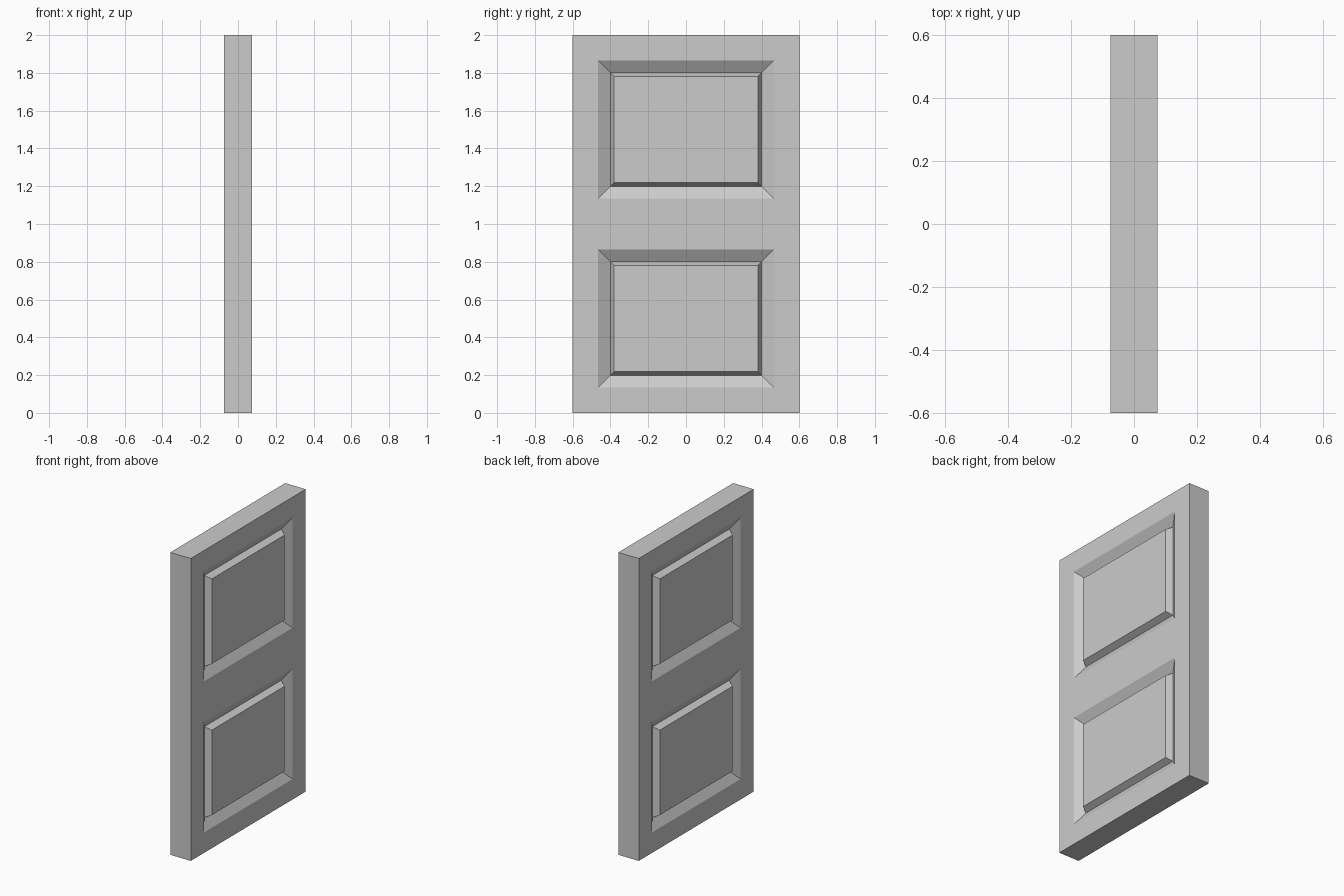
import bpy, bmesh

if "Cube" in bpy.data.objects:
    bpy.data.objects.remove(bpy.data.objects["Cube"])

HALF_T = 0.075                                   # half the door thickness
YS = (-0.6, -0.465, 0.465, 0.6)                  # stile lines
ZS = (0.0, 0.135, 0.865, 1.135, 1.865, 2.0)      # rail lines
GROOVE = 0.04                                    # groove depth

bm = bmesh.new()

# Flat face of the door, split into rails, stiles and two panels
grid = [[bm.verts.new((HALF_T, y, z)) for z in ZS] for y in YS]
panels = []
for i in range(len(YS) - 1):
    for j in range(len(ZS) - 1):
        f = bm.faces.new((grid[i][j], grid[i + 1][j],
                          grid[i + 1][j + 1], grid[i][j + 1]))
        if i == 1 and j in (1, 3):
            panels.append(f)
bm.normal_update()

# Outer edges of the door, run back to the middle plane
rim = [e for e in bm.edges if e.is_boundary]
new = bmesh.ops.extrude_edge_only(bm, edges=rim)["geom"]
for v in new:
    if isinstance(v, bmesh.types.BMVert):
        v.co.x = 0.0

# Panels: wide slope down into the groove, narrow slope back up
bmesh.ops.inset_individual(bm, faces=panels, thickness=0.064, depth=-GROOVE,
                           use_even_offset=True)
bm.normal_update()
bmesh.ops.inset_individual(bm, faces=panels, thickness=0.02, depth=GROOVE,
                           use_even_offset=True)
bmesh.ops.recalc_face_normals(bm, faces=bm.faces[:])

mesh = bpy.data.meshes.new("panel_door")
bm.to_mesh(mesh)
bm.free()
door = bpy.data.objects.new("panel_door", mesh)
bpy.context.collection.objects.link(door)

# Same panelling on the other side
mirror = door.modifiers.new("both_sides", 'MIRROR')
mirror.use_axis = (True, False, False)
mirror.use_clip = True
